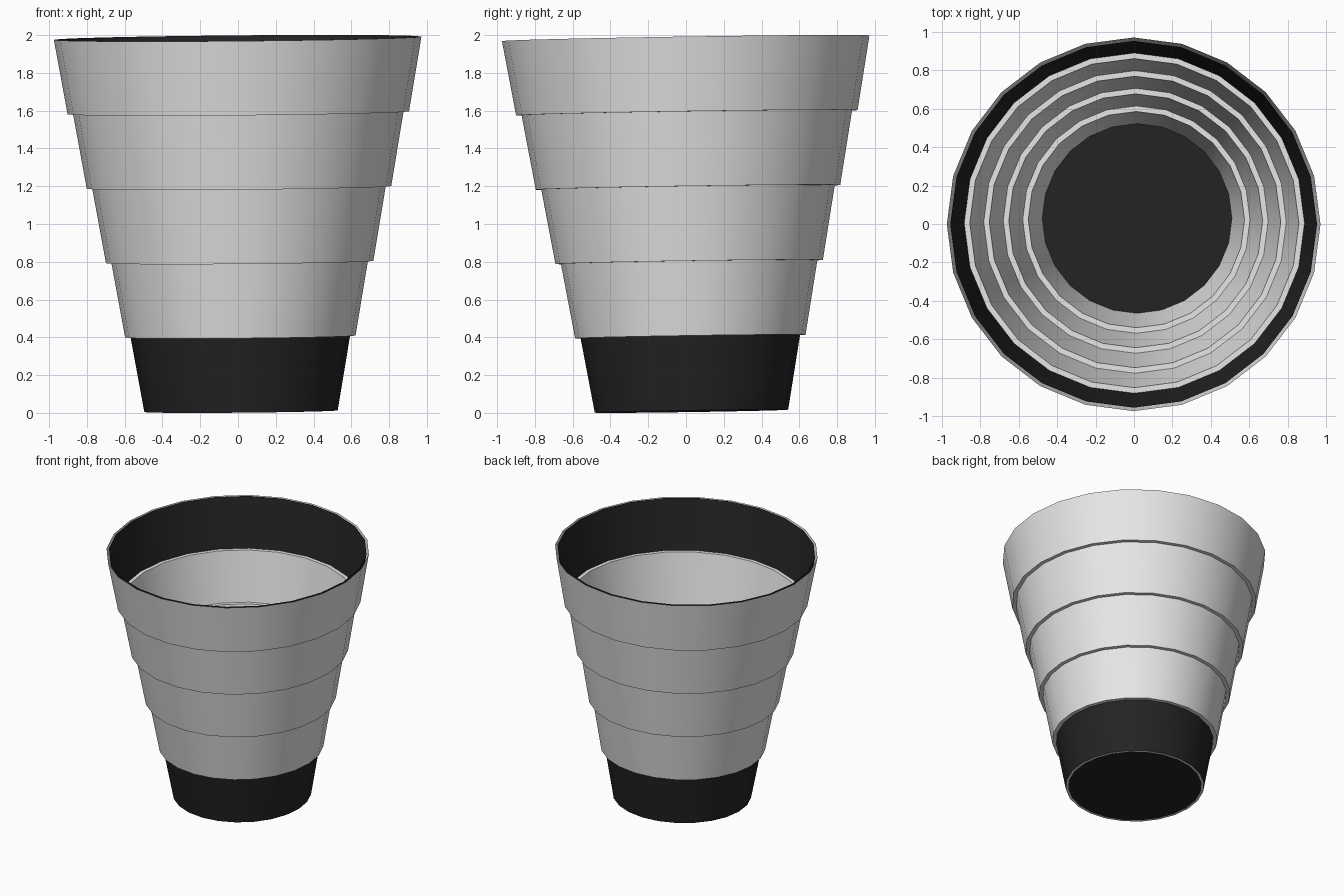
import bpy, bmesh, math

SIDES = 24
STEP = 0.395         # height of one telescoping section
GROW = 0.098         # radius gained per section
FLARE = 0.069        # radius gained along one wall
WALL = 0.018         # gap between outer and inner wall
BASE_R = 0.512
TILT = (0.0155, -0.009, 0)
ORIGIN = (0.016, 0.029, 0.009)

cube = bpy.data.objects.get("Cube")
if cube:
    bpy.data.objects.remove(cube, do_unlink=True)


def material(name, value):
    m = bpy.data.materials.new(name)
    m.use_nodes = True
    color = (value, value, value, 1)
    m.diffuse_color = color
    m.node_tree.nodes["Principled BSDF"].inputs["Base Color"].default_value = color
    return m


GREY = material("light grey", 0.8)
BLACK = material("soft black", 0.017)


def circle(bm, radius, z):
    angles = [math.tau * i / SIDES for i in range(SIDES)]
    return [bm.verts.new((radius * math.cos(a), radius * math.sin(a), z)) for a in angles]


def strip(bm, low, high, index, inward=False):
    """Band of quads between two circles."""
    for i in range(SIDES):
        j = (i + 1) % SIDES
        face = bm.faces.new((low[i], low[j], high[j], high[i]))
        face.material_index = index
        if inward:
            face.normal_flip()


def finish(bm, name):
    mesh = bpy.data.meshes.new(name)
    bm.to_mesh(mesh)
    bm.free()
    mesh.materials.append(GREY)
    mesh.materials.append(BLACK)
    obj = bpy.data.objects.new(name, mesh)
    bpy.context.collection.objects.link(obj)
    obj.location = ORIGIN
    obj.rotation_euler = TILT
    bpy.ops.object.select_all(action="DESELECT")
    obj.select_set(True)
    bpy.context.view_layer.objects.active = obj
    bpy.ops.object.shade_smooth_by_angle(angle=math.radians(30))


# Telescoping sections: outer wall, lower lip and inner wall
names = ["base_section", "lower_section", "middle_section", "upper_section", "rim_section"]
for k, name in enumerate(names):
    bm = bmesh.new()
    radius, z = BASE_R + GROW * k, STEP * k
    lip_radius = radius - WALL - (0.029 if k else 0)
    lip = circle(bm, lip_radius, z)
    outer_low = circle(bm, radius, z)
    outer_high = circle(bm, radius + FLARE, z + STEP)
    inner_low = circle(bm, radius - WALL, z)
    inner_high = circle(bm, radius + FLARE - WALL, z + STEP)
    strip(bm, lip, outer_low, 0)
    strip(bm, outer_low, outer_high, 1 if name == "base_section" else 0)
    strip(bm, inner_low, inner_high, 1 if name == "rim_section" else 0, inward=True)
    finish(bm, name)

# Floor disc
bm = bmesh.new()
bm.faces.new(circle(bm, BASE_R - WALL, 0)).material_index = 1
finish(bm, "floor")
